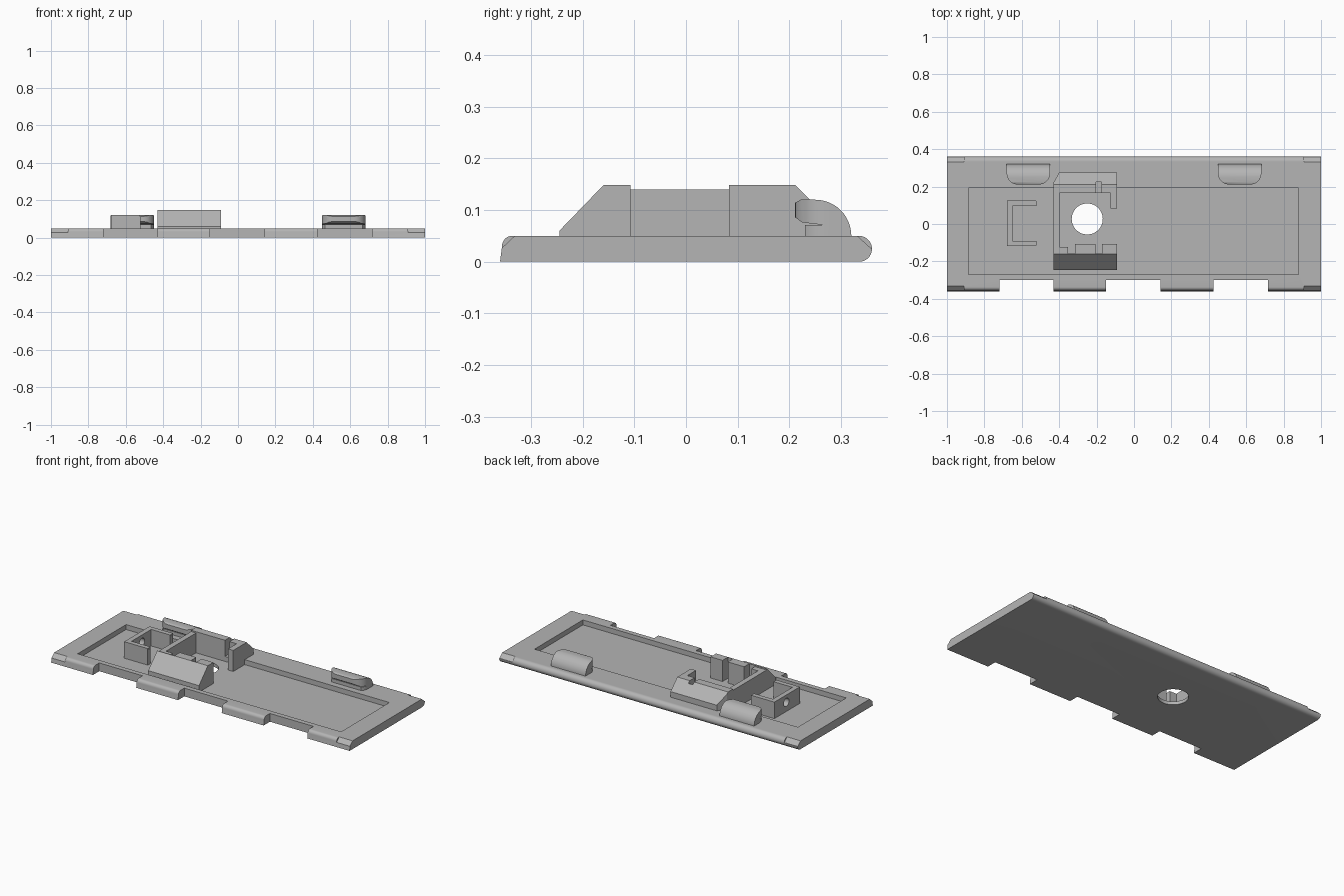
import bpy, bmesh, math
from mathutils import Matrix

if "Cube" in bpy.data.objects:
    bpy.data.objects.remove(bpy.data.objects["Cube"])

grey = bpy.data.materials.new("plain grey")
grey.use_nodes = True
grey.diffuse_color = (0.46, 0.46, 0.46, 1)
grey.node_tree.nodes["Principled BSDF"].inputs["Base Color"].default_value = (0.46, 0.46, 0.46, 1)

FLOOR, RIM, TOP = 0.02, 0.05, 0.148


def prism(name, pts, lo, hi, axis="z"):
    """Extrude an outline: (y, z) points along x, or (x, y) points along z."""
    bm = bmesh.new()
    place = (lambda p, t: (t, *p)) if axis == "x" else (lambda p, t: (*p, t))
    face = bm.faces.new([bm.verts.new(place(p, lo)) for p in pts])
    ext = bmesh.ops.extrude_face_region(bm, geom=[face])
    step = (hi - lo, 0, 0) if axis == "x" else (0, 0, hi - lo)
    moved = [g for g in ext["geom"] if isinstance(g, bmesh.types.BMVert)]
    bmesh.ops.translate(bm, verts=moved, vec=step)
    bmesh.ops.recalc_face_normals(bm, faces=bm.faces)
    me = bpy.data.meshes.new(name)
    bm.to_mesh(me)
    bm.free()
    me.materials.append(grey)
    ob = bpy.data.objects.new(name, me)
    bpy.context.collection.objects.link(ob)
    return ob


def box(name, x0, x1, y0, y1, z0, z1):
    return prism(name, [(x0, y0), (x1, y0), (x1, y1), (x0, y1)], z0, z1)


def arc(cx, cy, rx, ry, a0, a1, n=10):
    angles = [math.radians(a0 + (a1 - a0) * i / n) for i in range(n + 1)]
    return [(cx + rx * math.cos(a), cy + ry * math.sin(a)) for a in angles]


def combine(ob, other, operation="DIFFERENCE"):
    mod = ob.modifiers.new("cut", "BOOLEAN")
    mod.operation, mod.object, mod.solver = operation, other, "EXACT"
    bpy.context.view_layer.objects.active = ob
    bpy.ops.object.modifier_apply(modifier=mod.name)
    bpy.data.objects.remove(other)


def smooth(ob):
    bpy.ops.object.select_all(action="DESELECT")
    ob.select_set(True)
    bpy.context.view_layer.objects.active = ob
    bpy.ops.object.shade_smooth_by_angle(angle=math.radians(30))


# Base plate with rounded long edges
profile = [(-0.36, 0)] + arc(0.335, 0.025, 0.025, 0.025, -90, 90, 14)
profile += arc(-0.337, 0.03, 0.019, 0.02, 90, 180, 8)
plate = prism("base_plate", profile, -1, 1, "x")
combine(plate, box("recess", -0.885, 0.88, -0.27, 0.193, FLOOR, 0.1))
for x0, x1 in ((-0.72, -0.43), (-0.15, 0.143), (0.424, 0.716)):
    combine(plate, box("edge_notch", x0, x1, -0.5, -0.3, -0.1, 0.1))
combine(plate, prism("bore", arc(-0.25, 0.027, 0.083, 0.083, 0, 352.5, 47), -0.1, 0.1))

# Flat bevels at the four corners
for x0, x1 in ((-1.1, -0.91), (0.91, 1.1)):
    for s, tip in ((1, 0.358), (-1, 0.357)):
        wedge = [(s * 0.331, 0.0505), (s * tip, 0.026), (s * 0.4, 0.026), (s * 0.4, 0.1), (s * 0.331, 0.1)]
        combine(plate, prism("corner_bevel", wedge, x0, x1, "x"))
smooth(plate)

# Two rounded hook clips on the back rim
hook = [(0.23, 0.045), (0.32, 0.045)] + arc(0.25, 0.05, 0.07, 0.07, 0, 90, 12)
hook += [(0.222, 0.12), (0.211, 0.114), (0.211, 0.086), (0.225, 0.076), (0.268, 0.071), (0.23, 0.071)]
for side, cx in (("right", -0.565), ("left", 0.565)):
    clip = prism(side + "_clip", hook, cx - 0.116, cx + 0.116, "x")
    plan = [(cx + 0.116, 0.33), (cx - 0.116, 0.33)]
    plan += arc(cx - 0.056, 0.271, 0.06, 0.06, 180, 270, 8)
    plan += arc(cx + 0.056, 0.271, 0.06, 0.06, 270, 360, 8)
    combine(clip, prism("plan", plan, 0, 0.2), "INTERSECT")
    smooth(clip)

# Small open bracket with a round hole through its end wall
bracket = box("cable_bracket", -0.68, -0.523, -0.118, 0.125, FLOOR - 0.005, 0.12)
combine(bracket, box("hollow", -0.65, -0.4, -0.09, 0.097, 0, 0.2))
drill = prism("drill", arc(0.01, 0.075, 0.025, 0.025, 0, 345, 23), -0.8, -0.6, "x")
combine(bracket, drill)
smooth(bracket)
for y0, y1 in ((-0.115, -0.09), (0.097, 0.122)):
    box("bracket_tip", -0.542, -0.522, y0, y1, FLOOR, 0.112)

# Socket: side wall
box("socket_side_wall", -0.43, -0.397, -0.13, 0.19, FLOOR - 0.005, 0.14)

# Socket: back wall with sloped rear, clipped corner and a slot
back = [(0.165, 0.015), (0.276, 0.015), (0.276, 0.084), (0.212, TOP), (0.165, TOP)]
rear = prism("socket_back_wall", back, -0.43, -0.09, "x")
combine(rear, prism("clip_corner", [(-0.44, 0.222), (-0.43, 0.222), (-0.392, 0.29), (-0.44, 0.29)], 0, 0.2))
combine(rear, box("slot", -0.203, -0.173, 0.1, 0.224, RIM, 0.2))
box("socket_corner_lip", -0.125, -0.09, 0.083, 0.17, FLOOR - 0.005, TOP)

# Socket: sloped front wall with pillars behind it
front = [(-0.245, 0.015), (-0.245, 0.06), (-0.16, TOP), (-0.157, TOP), (-0.157, 0.015)]
prism("socket_front_wall", front, -0.43, -0.09, "x")
for name, x0, x1, y1 in (("right", -0.43, -0.352, -0.122), ("middle", -0.315, -0.205, -0.107), ("left", -0.17, -0.09, -0.107)):
    box(name + "_pillar", x0, x1, -0.16, y1, FLOOR - 0.005, TOP if name != "right" else 0.14)
